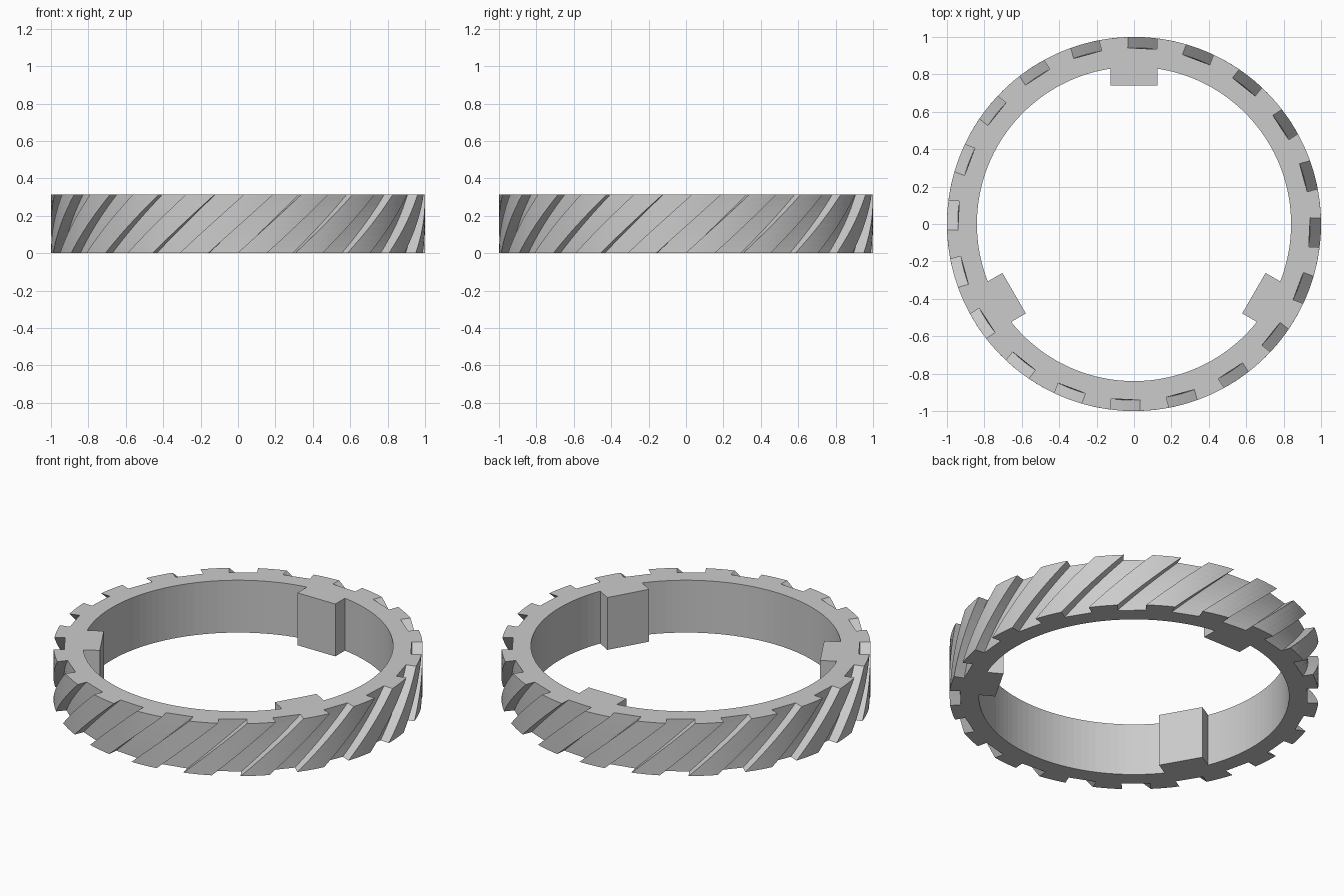
import bpy, bmesh
from math import radians, asin, sqrt
from mathutils import Matrix, Vector

cube = bpy.data.objects.get("Cube")
if cube:
    bpy.data.objects.remove(cube, do_unlink=True)

HEIGHT = 0.313
TWIST = radians(20)
SLICES = 10
GROOVES = 20
TOP_ANGLE = radians(-2.7)


def turned(point, angle):
    return Matrix.Rotation(angle, 2) @ Vector(point)


# Outer profile: round lands cut by square-sided grooves
def outer_profile():
    half, floor = 0.078, 0.939
    step = radians(360 / GROOVES)
    edge = asin(half)
    land = step - 2 * edge
    points = []
    for i in range(GROOVES):
        a = i * step
        points += [turned((floor, -half), a), turned((floor, half), a)]
        points += [turned((1, 0), a + edge + land * j / 4) for j in range(5)]
    return points


# Inner profile: round bore with three square keys pointing inward
def inner_profile():
    radius, tip, half = 0.84, 0.74, 0.125
    edge = asin(half / radius)
    arc = radians(120) - 2 * edge
    points = []
    for i in range(3):
        a = radians(90 + 120 * i)
        points += [turned((tip, -half), a), turned((tip, half), a)]
        points += [turned((radius, 0), a + edge + arc * j / 36) for j in range(37)]
    return points


def wall(bm, profile, slices, start, twist):
    """Raise a closed profile into a wall; return its bottom and top edges."""
    rows = []
    for s in range(slices + 1):
        t = s / slices
        rows.append([bm.verts.new((*turned(p, start + twist * t), HEIGHT * t))
                     for p in profile])
    n = len(profile)
    for low, high in zip(rows, rows[1:]):
        for i in range(n):
            j = (i + 1) % n
            bm.faces.new((low[i], low[j], high[j], high[i]))
    return [[bm.edges.get((row[i], row[(i + 1) % n])) for i in range(n)]
            for row in (rows[0], rows[-1])]


# Ring body: twisted outside, straight inside, flat caps
bm = bmesh.new()
outer = wall(bm, outer_profile(), SLICES, TOP_ANGLE - TWIST, TWIST)
inner = wall(bm, inner_profile(), 1, 0, 0)
for outer_rim, inner_rim in zip(outer, inner):
    bmesh.ops.triangle_fill(bm, edges=outer_rim + inner_rim,
                            use_beauty=True, normal=(0, 0, 1))
bmesh.ops.recalc_face_normals(bm, faces=bm.faces)

mesh = bpy.data.meshes.new("grooved_ring")
bm.to_mesh(mesh)
bm.free()
ring = bpy.data.objects.new("grooved_ring", mesh)
bpy.context.collection.objects.link(ring)

# Plain grey material
grey = bpy.data.materials.new("light_grey")
grey.use_nodes = True
colour = (0.6, 0.6, 0.6, 1)
grey.diffuse_color = colour
grey.node_tree.nodes["Principled BSDF"].inputs["Base Color"].default_value = colour
mesh.materials.append(grey)
